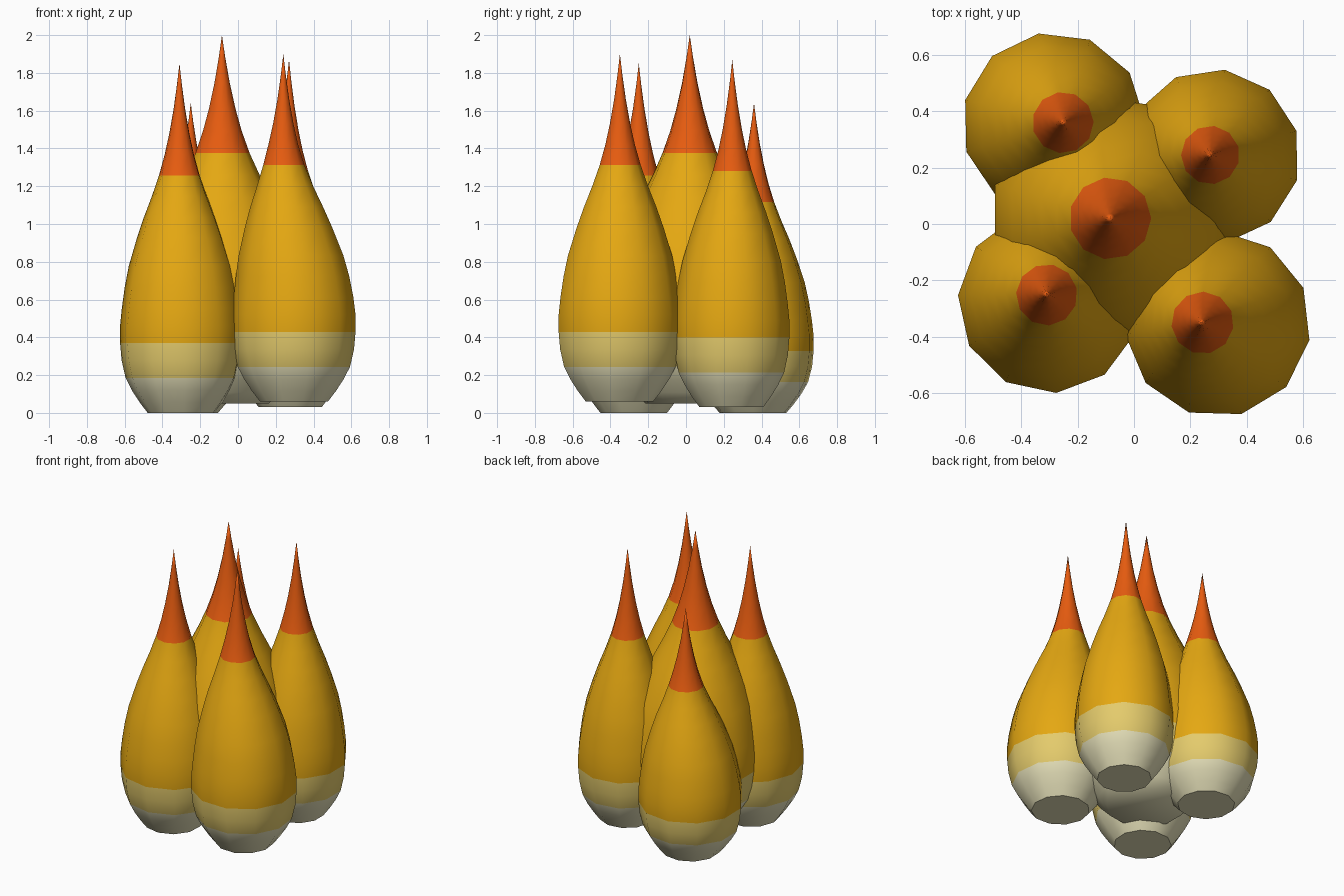
import bpy, bmesh, math

if "Cube" in bpy.data.objects:
    bpy.data.objects.remove(bpy.data.objects["Cube"])

SIDES = 11

# Flat colours, from the root of a flame to its tip
COLOURS = [("cream", (0.78, 0.74, 0.48)), ("pale_yellow", (0.78, 0.60, 0.15)),
           ("amber", (0.78, 0.39, 0.006)), ("orange_red", (0.80, 0.107, 0.005))]
BANDS = [0.1, 0.2, 0.68]          # height fractions where the colour changes

# Teardrop profile: (height fraction, radius fraction)
PROFILE = [(0, .55), (.03, .68), (.065, .81), (.1, .91), (.15, .975), (.2, 1.0),
           (.25, 1.0), (.3, .97), (.36, .92), (.42, .85), (.5, .71), (.56, .59),
           (.62, .455), (.68, .335), (.74, .24), (.8, .165), (.87, .095), (.94, .04)]

materials = []
for name, rgb in COLOURS:
    mat = bpy.data.materials.new(name)
    mat.diffuse_color = (*rgb, 1)
    mat.use_nodes = True
    mat.node_tree.nodes["Principled BSDF"].inputs["Base Color"].default_value = mat.diffuse_color
    materials.append(mat)


def flame(name, body, tip, radius, base, top, phase):
    """Teardrop flame leaning from its body centre to its tip."""
    def centre(t):
        f = min(max((t - 0.25) / 0.5, 0), 1)
        f = f * f * (3 - 2 * f)
        return [b + (e - b) * f for b, e in zip(body, tip)]

    bm = bmesh.new()
    rings = []
    for t, r in PROFILE:
        cx, cy = centre(t)
        ring = []
        for i in range(SIDES):
            a = math.radians(phase) + math.tau * i / SIDES
            ring.append(bm.verts.new((cx + radius * r * math.cos(a),
                                      cy + radius * r * math.sin(a),
                                      base + t * (top - base))))
        rings.append(ring)
    apex = bm.verts.new((*tip, top))

    # Side walls, coloured in bands by height
    for k, (low, t) in enumerate(zip(rings, [p[0] for p in PROFILE])):
        band = sum(t >= b - 1e-6 for b in BANDS)
        for i in range(SIDES):
            j = (i + 1) % SIDES
            if k + 1 < len(rings):
                face = bm.faces.new((low[i], low[j], rings[k + 1][j], rings[k + 1][i]))
            else:
                face = bm.faces.new((low[i], low[j], apex))
            face.material_index = band
    bm.faces.new(rings[0][::-1])   # flat underside

    mesh = bpy.data.meshes.new(name)
    bm.to_mesh(mesh)
    bm.free()
    for mat in materials:
        mesh.materials.append(mat)
    obj = bpy.data.objects.new(name, mesh)
    bpy.context.collection.objects.link(obj)
    bpy.ops.object.select_all(action='DESELECT')
    obj.select_set(True)
    bpy.context.view_layer.objects.active = obj
    bpy.ops.object.shade_smooth_by_angle(angle=math.radians(50))


# Tall middle flame and four smaller flames around it
flame("middle_flame", (-.075, .02), (-.085, .02), .435, .05, 2.0, 0)
flame("front_left_flame", (-.30, -.275), (-.31, -.25), .325, 0, 1.85, -53)
flame("front_right_flame", (.297, -.355), (.24, -.35), .33, .06, 1.9, -108)
flame("back_left_flame", (-.285, .355), (-.25, .36), .325, 0, 1.64, 34)
flame("back_right_flame", (.28, .24), (.27, .245), .31, .03, 1.87, 115)
